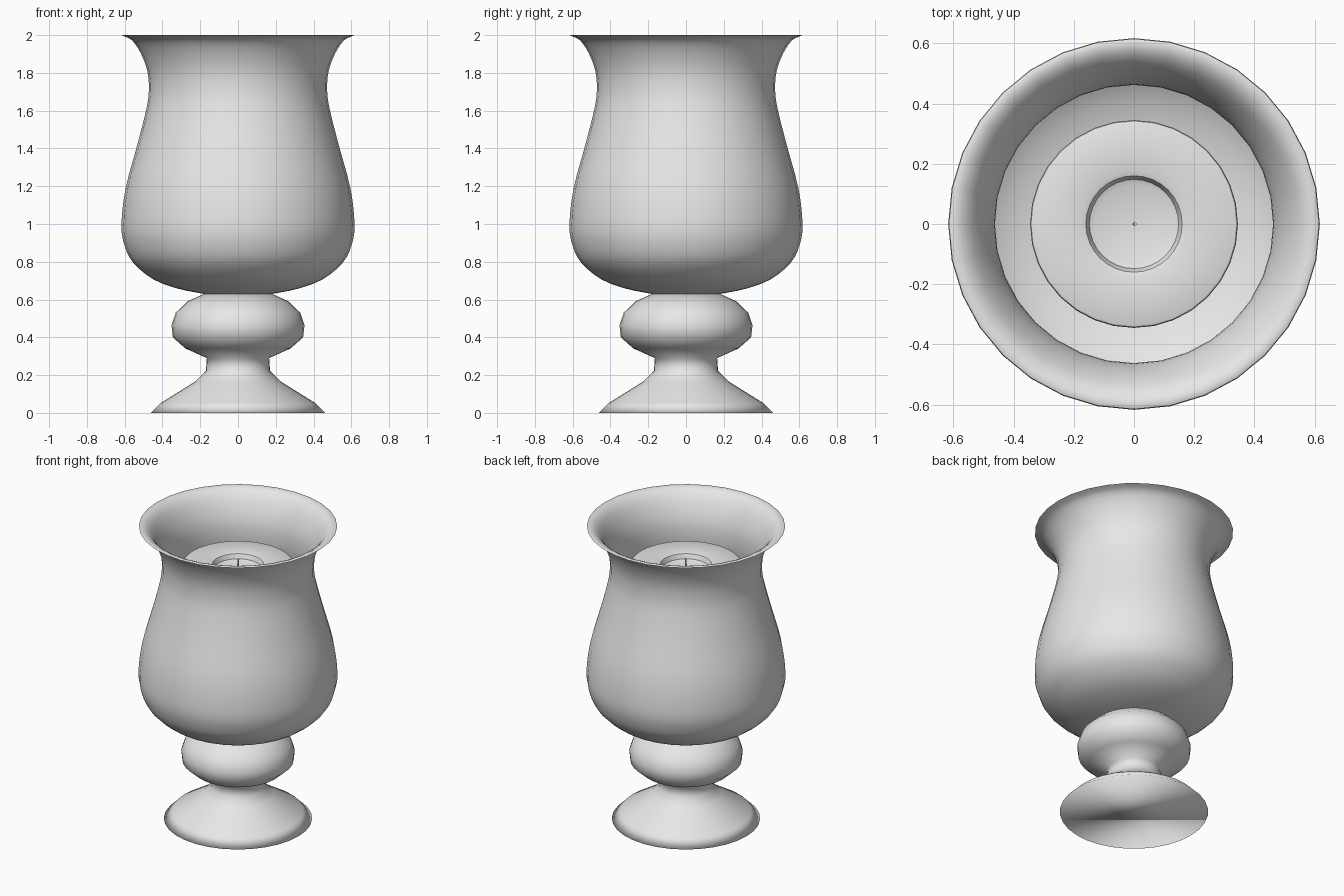
import bpy, bmesh, math
from mathutils import Vector

if "Cube" in bpy.data.objects:
    bpy.data.objects.remove(bpy.data.objects["Cube"])

SEG = 32
grey = bpy.data.materials.new("light_grey")
grey.diffuse_color = (0.8, 0.8, 0.8, 1)
grey.use_nodes = True
grey.node_tree.nodes["Principled BSDF"].inputs["Base Color"].default_value = grey.diffuse_color


def finish(name, bm, sharp=None):
    bmesh.ops.recalc_face_normals(bm, faces=bm.faces)
    me = bpy.data.meshes.new(name)
    bm.to_mesh(me)
    bm.free()
    me.materials.append(grey)
    me.shade_smooth()
    if sharp:
        me.set_sharp_from_angle(angle=math.radians(sharp))
    ob = bpy.data.objects.new(name, me)
    bpy.context.collection.objects.link(ob)
    return ob


def lathe(name, profile, sharp=None):
    """Spin (radius, height) points round z; cap both ends."""
    bm = bmesh.new()
    rings = []
    for r, z in profile:
        if r < 1e-4:
            rings.append([bm.verts.new((0, 0, z))] * SEG)
        else:
            rings.append([bm.verts.new((r * math.cos(2 * math.pi * i / SEG),
                                        r * math.sin(2 * math.pi * i / SEG), z))
                          for i in range(SEG)])
    for a, b in zip(rings, rings[1:]):
        for i in range(SEG):
            j = (i + 1) % SEG
            quad = list(dict.fromkeys((a[i], a[j], b[j], b[i])))
            bm.faces.new(quad)
    for (r, z), ring in ((profile[0], rings[0]), (profile[-1], rings[-1])):
        if r > 1e-4:
            bm.faces.new(ring)
    return finish(name, bm, sharp)


def smooth_curve(pts, steps=3):
    """Catmull-Rom curve through the points."""
    p = [Vector(q) for q in pts]
    p = [2 * p[0] - p[1]] + p + [2 * p[-1] - p[-2]]
    out = []
    for i in range(1, len(p) - 2):
        a, b, c, d = p[i - 1:i + 3]
        for s in range(steps):
            t = s / steps
            out.append(0.5 * (2 * b + (c - a) * t + (2 * a - 5 * b + 4 * c - d) * t * t
                              + (3 * b - a - 3 * c + d) * t ** 3))
    return out + [p[-2]]


# Pedestal: flared foot, narrow neck and rounded knob
lathe("pedestal", [(0.46, 0), (0.405, 0.055), (0.225, 0.167), (0.17, 0.222),
                   (0.165, 0.29), (0.28, 0.342), (0.345, 0.40), (0.352, 0.465),
                   (0.33, 0.53), (0.265, 0.592), (0.175, 0.632)])

# Bowl: thin-walled bell shape with flared lip
outer = smooth_curve([(0.18, 0.63), (0.32, 0.658), (0.45, 0.708), (0.555, 0.795),
                      (0.602, 0.89), (0.617, 1.0), (0.595, 1.19), (0.533, 1.42),
                      (0.485, 1.61), (0.472, 1.71), (0.48, 1.81), (0.515, 1.905),
                      (0.562, 1.973), (0.615, 1.998)])
WALL = 0.01
inner = []
for i, q in enumerate(outer):
    t = (outer[min(i + 1, len(outer) - 1)] - outer[max(i - 1, 0)]).normalized()
    inner.append(q + Vector((-t.y, t.x)) * WALL)
inner[-1].y = 2.0
bowl = [(0, 0.63)] + [tuple(q) for q in outer] + [tuple(q) for q in reversed(inner)]
lathe("bowl", bowl + [(0, 0.64)], 60)

# Candle: cylinder with a melted hollow in the top
lathe("candle", [(0, 0.68), (0.335, 0.68), (0.345, 0.69), (0.345, 1.73), (0.342, 1.737),
                 (0.335, 1.74), (0.175, 1.74), (0.16, 1.735), (0.153, 1.72),
                 (0.148, 1.705), (0.13, 1.698), (0, 1.695)], 40)

# Wick: small slightly bent strand
bm = bmesh.new()
rings = []
for dx, z in ((0, 1.68), (0, 1.735), (0.004, 1.775)):
    rings.append([bm.verts.new((dx + 0.005 * math.cos(k * math.pi / 4),
                                0.005 * math.sin(k * math.pi / 4), z)) for k in range(8)])
for a, b in zip(rings, rings[1:]):
    for k in range(8):
        bm.faces.new((a[k], a[(k + 1) % 8], b[(k + 1) % 8], b[k]))
bm.faces.new(rings[0])
bm.faces.new(rings[-1])
finish("wick", bm, 50)
